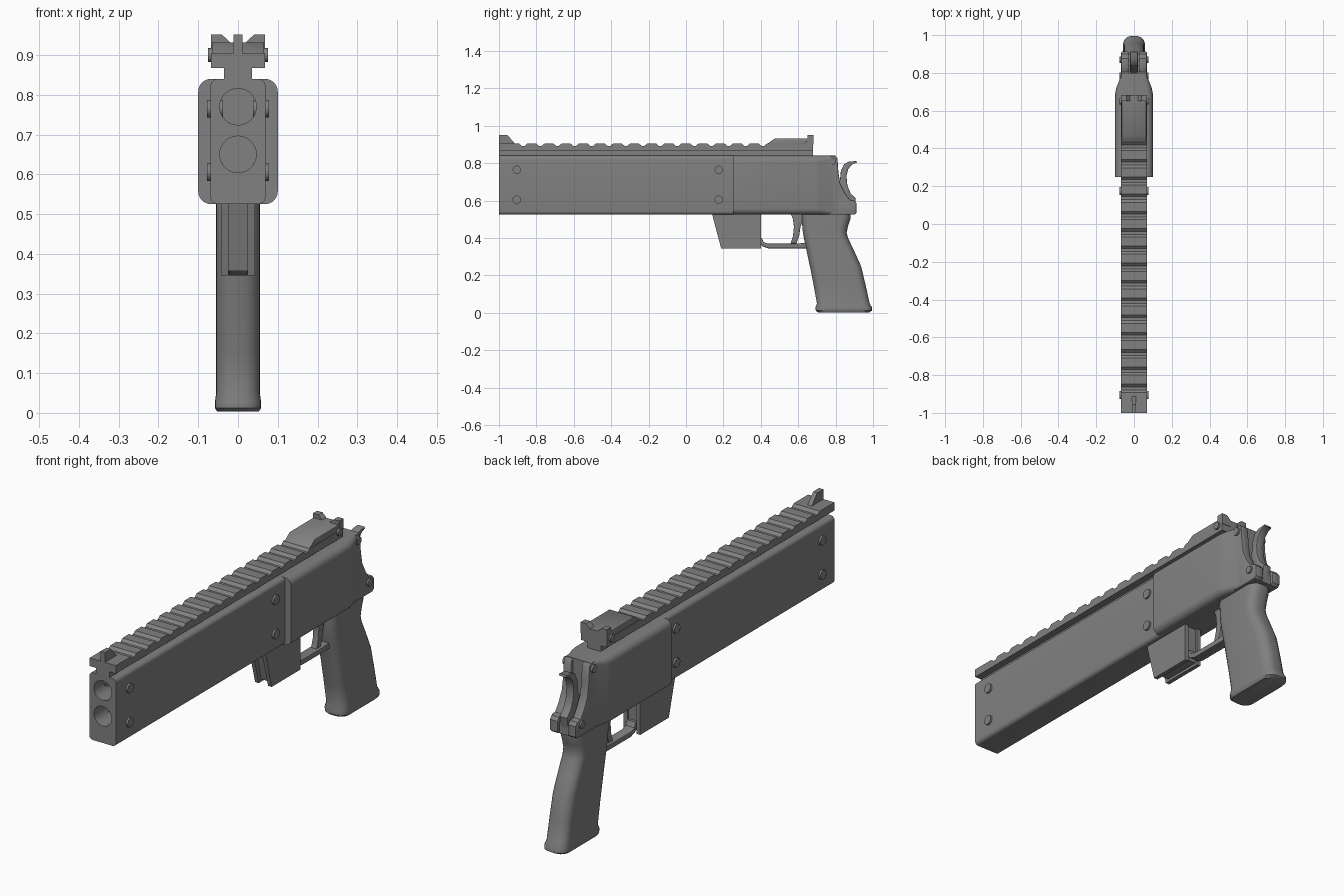
import bpy, bmesh, math
from mathutils import Matrix, Vector

cube = bpy.data.objects.get("Cube")
if cube:
    bpy.data.objects.remove(cube, do_unlink=True)

GREY = (0.22, 0.22, 0.22, 1)
metal = bpy.data.materials.new("gunmetal_grey")
metal.use_nodes = True
metal.diffuse_color = GREY
metal.node_tree.nodes["Principled BSDF"].inputs["Base Color"].default_value = GREY


def finish(name, bm):
    """Turn a bmesh into a shaded, coloured object."""
    bmesh.ops.recalc_face_normals(bm, faces=bm.faces)
    mesh = bpy.data.meshes.new(name)
    bm.to_mesh(mesh)
    bm.free()
    obj = bpy.data.objects.new(name, mesh)
    bpy.context.collection.objects.link(obj)
    mesh.materials.append(metal)
    shade(obj)
    return obj


def shade(obj):
    bpy.ops.object.select_all(action='DESELECT')
    obj.select_set(True)
    bpy.context.view_layer.objects.active = obj
    bpy.ops.object.shade_smooth_by_angle(angle=math.radians(35))


def bridge(name, rings):
    """Skin a list of equal rings and cap both ends."""
    bm = bmesh.new()
    loops = [[bm.verts.new(p) for p in ring] for ring in rings]
    n = len(loops[0])
    for low, high in zip(loops, loops[1:]):
        for i in range(n):
            j = (i + 1) % n
            bm.faces.new((low[i], low[j], high[j], high[i]))
    bm.faces.new(loops[0])
    bm.faces.new(loops[-1])
    return finish(name, bm)


def extrude(name, pts, a, b, axis='x', bevel=0):
    """Extrude a (y, z) profile along x, or an (x, z) profile along y."""
    bm = bmesh.new()
    place = (lambda p: (a, p[0], p[1])) if axis == 'x' else (lambda p: (p[0], a, p[1]))
    face = bm.faces.new([bm.verts.new(place(p)) for p in pts])
    out = bmesh.ops.extrude_face_region(bm, geom=[face])
    step = Vector((b - a, 0, 0)) if axis == 'x' else Vector((0, b - a, 0))
    moved = [v for v in out["geom"] if isinstance(v, bmesh.types.BMVert)]
    bmesh.ops.translate(bm, verts=moved, vec=step)
    if bevel:
        bmesh.ops.recalc_face_normals(bm, faces=bm.faces)
        caps = [e for e in bm.edges if abs((e.verts[0].co - e.verts[1].co).dot(step)) < 1e-9]
        bmesh.ops.bevel(bm, geom=caps, offset=bevel, segments=2, profile=0.5,
                        affect='EDGES', clamp_overlap=True)
    return finish(name, bm)


def rounded(hx, lo, hi, r, n=6):
    """Rounded rectangle, symmetric in the first coordinate."""
    pts = []
    corners = ((hx - r, hi - r), (r - hx, hi - r), (r - hx, lo + r), (hx - r, lo + r))
    for k, (cx, cy) in enumerate(corners):
        for i in range(n + 1):
            t = math.pi / 2 * (k + i / n)
            pts.append((cx + r * math.cos(t), cy + r * math.sin(t)))
    return pts


def cylinder(name, centre, radius, depth, axis):
    bm = bmesh.new()
    turn = Matrix.Rotation(math.pi / 2, 4, 'Y' if axis == 'x' else 'X')
    bmesh.ops.create_cone(bm, cap_ends=True, segments=32, radius1=radius, radius2=radius,
                          depth=depth, matrix=Matrix.Translation(centre) @ turn)
    return finish(name, bm)


def along_y(name, sections):
    return bridge(name, [[(x, y, z) for x, z in rounded(*s)] for y, *s in sections])


# Twin-bore barrel block
barrel = along_y("barrel_block", [(-1, .069, .525, .84, .018), (.3, .069, .525, .84, .018)])
for z in (.77, .65):
    cutter = cylinder("bore_cutter", (0, -.9, z), .046, .5, 'y')
    cutter.hide_render = True
    cut = barrel.modifiers.new("bore", 'BOOLEAN')
    cut.operation, cut.solver, cut.object = 'DIFFERENCE', 'EXACT', cutter
    bpy.context.view_layer.objects.active = barrel
    bpy.ops.object.modifier_apply(modifier=cut.name)
    bpy.data.objects.remove(cutter, do_unlink=True)
shade(barrel)

# Receiver: wide housing tapering into the rear frame
along_y("receiver", [(.25, .1, .525, .84, .032), (.69, .1, .525, .84, .032),
                     (.72, .094, .525, .84, .03), (.78, .07, .525, .84, .018),
                     (.8, .068, .525, .84, .016)])
cheek = [(.76, .525), (.9, .525), (.912, .535), (.912, .585), (.9, .6), (.875, .605),
         (.85, .64), (.825, .69), (.815, .75), (.81, .825), (.8, .838), (.76, .838)]
for side, sx in (("left", 1), ("right", -1)):
    extrude(side + "_rear_cheek", cheek, sx * .026, sx * .068, bevel=.006)
extrude("rear_frame_core", [(.76, .526), (.9, .526), (.9, .58), (.84, .6), (.79, .68), (.76, .68)],
        -.03, .03)

# Hammer between the cheeks
extrude("hammer", [(.8, .56), (.9, .56), (.908, .61), (.88, .64), (.863, .68), (.858, .73),
                   (.868, .77), (.89, .795), (.914, .803), (.91, .812), (.87, .808),
                   (.845, .795), (.828, .76), (.822, .7), (.8, .66)], -.02, .02, bevel=.004)

# Rivets and screws on both sides
rivets = [("barrel_rivet", y, z, .022, .078) for y in (-.905, .175) for z in (.765, .605)]
rivets += [("frame_rivet", .785, .81, .018, .078), ("frame_rivet", .87, .58, .017, .076),
           ("sight_screw", .65, .9, .017, .076)]
for name, y, z, r, reach in rivets:
    for side, sx in (("left", 1), ("right", -1)):
        cylinder(f"{side}_{name}", (sx * (reach - .02), y, z), r, .04, 'x')

# Top rail with regular grooves
extrude("rail_neck", [(-.035, .83), (.035, .83), (.035, .875), (-.035, .875)], -1, .68, 'y')
teeth = [(-1, .867), (-1, .905)]
count, first, pitch = 15, -.87, .0915
for i in range(count):
    y = first + i * pitch
    teeth += [(y - .022, .905), (y - .008, .893), (y + .008, .893), (y + .022, .905)]
teeth += [(.68, .905), (.68, .867)]
extrude("top_rail", teeth, -.068, .068)

# Sights
extrude("front_sight", [(-1, .9), (-1, .951), (-.955, .951), (-.91, .9)], -.011, .011)
extrude("rear_sight_base", [(.43, .9), (.475, .932), (.68, .932), (.68, .9)], -.066, .066, bevel=.004)
for side, sx in (("left", 1), ("right", -1)):
    ear = [(.068, .9), (.068, .951), (.04, .951), (.018, .93), (.018, .9)]
    extrude(side + "_rear_sight_ear", [(sx * x, z) for x, z in ear], .65, .682, 'y')

# Magazine well: recessed core between two side plates
extrude("magazine_core", [(.165, .53), (.39, .53), (.39, .357), (.205, .357)], -.028, .028)
for side, sx in (("left", 1), ("right", -1)):
    extrude(side + "_magazine_plate", [(.14, .53), (.145, .505), (.188, .345), (.4, .345), (.4, .53)],
            sx * .024, sx * .043)

# Trigger guard and trigger
extrude("trigger_guard", [(.39, .4), (.405, .4), (.415, .378), (.44, .37), (.59, .37), (.65, .375),
                          (.65, .345), (.44, .345), (.41, .355), (.39, .375)], -.024, .024, bevel=.004)
extrude("trigger", [(.56, .53), (.572, .5), (.577, .46), (.572, .41), (.56, .372), (.59, .372),
                    (.605, .41), (.612, .46), (.64, .53)], -.015, .015, bevel=.003)

# Grip, lofted upward: height, half width, front, back, corner radius
grip = [(.003, .052, .705, .98, .04), (.012, .058, .694, .995, .045), (.028, .058, .692, .995, .045),
        (.05, .055, .7, .982, .045), (.15, .055, .682, .96, .045), (.25, .055, .662, .936, .045),
        (.34, .055, .643, .895, .045), (.4, .055, .63, .866, .045), (.43, .055, .625, .859, .045),
        (.47, .055, .621, .868, .045), (.505, .055, .62, .88, .045), (.54, .055, .62, .88, .045)]
bridge("grip", [[(x, y, z) for x, y in rounded(*s)] for z, *s in grip])
